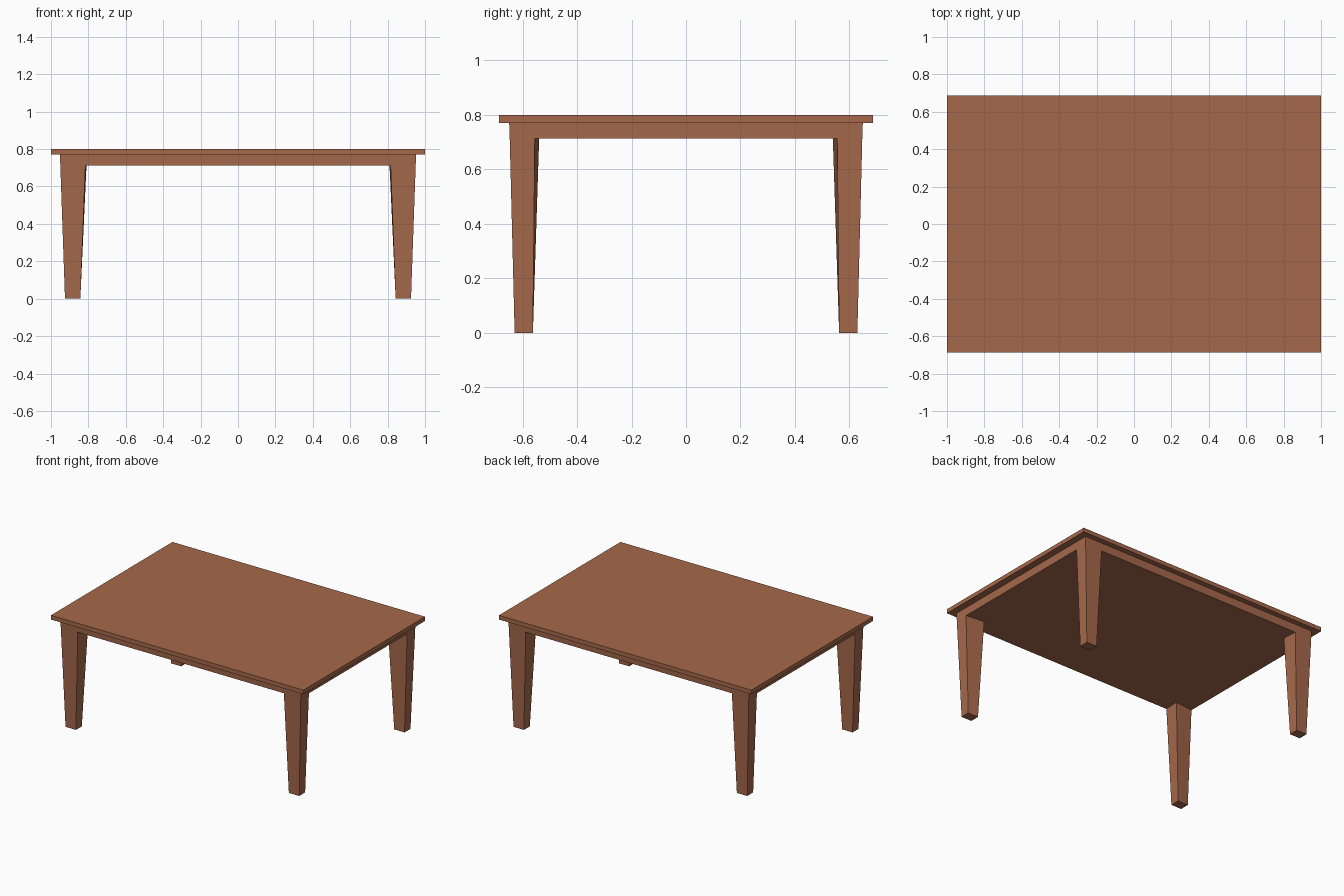
import bpy, bmesh

if "Cube" in bpy.data.objects:
    bpy.data.objects.remove(bpy.data.objects["Cube"])

TOP_Z, SLAB_Z, APRON_Z = 0.80, 0.77, 0.713

wood = bpy.data.materials.new("warm brown wood")
wood.diffuse_color = (0.38, 0.14, 0.07, 1)
wood.use_nodes = True
wood.node_tree.nodes["Principled BSDF"].inputs["Base Color"].default_value = wood.diffuse_color


def loft(name, lower, upper, z0, z1):
    """Solid between two four-sided outlines."""
    bm = bmesh.new()
    a = [bm.verts.new((x, y, z0)) for x, y in lower]
    b = [bm.verts.new((x, y, z1)) for x, y in upper]
    bm.faces.new(a)
    bm.faces.new(b)
    for i in range(4):
        j = (i + 1) % 4
        bm.faces.new((a[i], a[j], b[j], b[i]))
    bmesh.ops.recalc_face_normals(bm, faces=bm.faces)
    mesh = bpy.data.meshes.new(name)
    bm.to_mesh(mesh)
    bm.free()
    mesh.materials.append(wood)
    obj = bpy.data.objects.new(name, mesh)
    bpy.context.collection.objects.link(obj)
    return obj


def rect(x0, x1, y0, y1):
    return [(x0, y0), (x1, y0), (x1, y1), (x0, y1)]


# Tabletop slab and the solid apron block beneath it
slab = rect(-1, 1, -0.687, 0.687)
loft("tabletop", slab, slab, SLAB_Z, TOP_Z)
loft("apron", rect(-0.95, 0.95, -0.647, 0.647),
     rect(-0.952, 0.952, -0.649, 0.649), APRON_Z, SLAB_Z)

# Tapered legs, slightly skewed at the inner top corner
foot = rect(0.843, 0.925, 0.562, 0.629)
head = [(0.81, 0.539), (0.95, 0.555), (0.95, 0.647), (0.816, 0.647)]
for sx, side in ((-1, "left"), (1, "right")):
    for sy, end in ((-1, "front"), (1, "back")):
        def place(outline):
            return [(sx * x, sy * y) for x, y in outline]
        loft(f"{end}_{side}_leg", place(foot), place(head), 0, APRON_Z)
